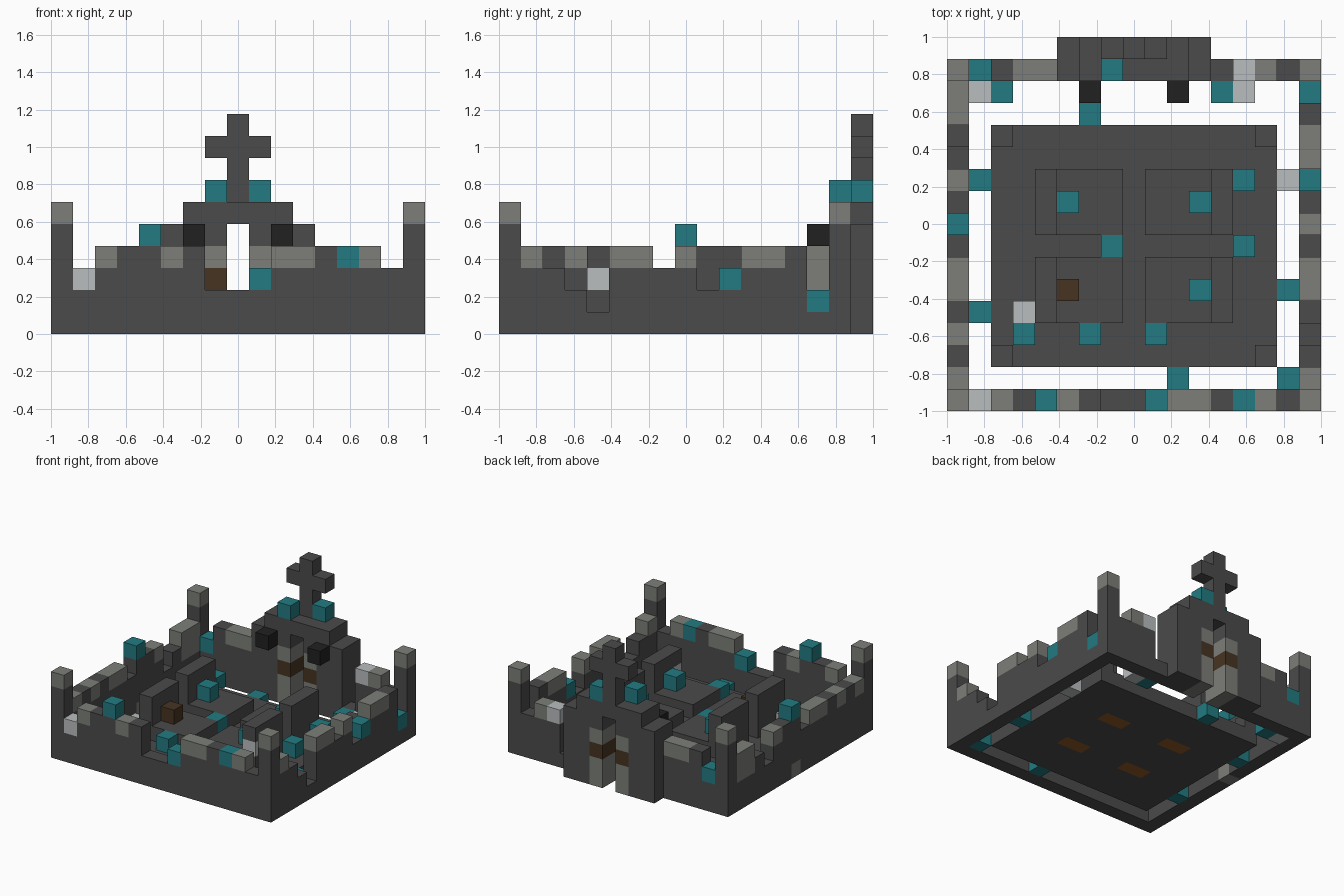
import bpy
import bmesh
from mathutils import Vector

if "Cube" in bpy.data.objects:
    bpy.data.objects.remove(bpy.data.objects["Cube"], do_unlink=True)

U = 2 / 17  # edge of one block

PALETTE = {
    "dark stone": (0.07, 0.07, 0.07),
    "grey stone": (0.205, 0.212, 0.192),
    "teal": (0.016, 0.198, 0.223),
    "pale stone": (0.49, 0.51, 0.52),
    "black": (0.015, 0.015, 0.015),
    "brown wood": (0.063, 0.034, 0.016),
    "coffin wood": (0.28, 0.10, 0.018),
}
DARK, GREY, TEAL, PALE, BLACK, BROWN, COFFIN = range(len(PALETTE))
KEYS = {"d": DARK, "g": GREY, "t": TEAL, "p": PALE}

materials = []
for name, rgb in PALETTE.items():
    mat = bpy.data.materials.new(name)
    mat.use_nodes = True
    mat.diffuse_color = (*rgb, 1)
    shader = mat.node_tree.nodes["Principled BSDF"]
    shader.inputs["Base Color"].default_value = (*rgb, 1)
    shader.inputs["Roughness"].default_value = 0.9
    materials.append(mat)

parts = {}  # part name -> {cell: colour}


def box(part, xs, ys, zs, colour=DARK):
    """Fill an inclusive block range with a colour."""
    cells = parts.setdefault(part, {})
    for i in range(xs[0], xs[1] + 1):
        for j in range(ys[0], ys[1] + 1):
            for k in range(zs[0], zs[1] + 1):
                cells[i, j, k] = colour


def block(part, i, j, k, colour):
    box(part, (i, i), (j, j), (k, k), colour)


def wall(part, place, heights, caps):
    """Ruined wall: column heights, and the colour of each top block."""
    for n, (h, cap) in enumerate(zip(heights, caps)):
        i, j = place(n)
        h = int(h)
        if h:
            box(part, (i, i), (j, j), (0, h - 1))
            block(part, i, j, h - 1, KEYS[cap])


# Ruined walls around the yard
wall("front_wall", lambda n: (n, 0), "63445442234444436", "gpgdtgdddtggdtgdg")
wall("left_wall", lambda n: (0, n), "6444444354423446", "ggdgdggdtdgddggg")
wall("right_wall", lambda n: (16, n), "6432144342344426", "ggdddggdgdtggdtg")
wall("back_wall", lambda n: (n, 15), "63444000000014436", "gtdggddddddddpgdg")
for j in (13, 14):
    block("left_wall", 0, j, 2, GREY)
block("left_wall", 0, 8, 0, GREY)

# Gateway with stepped top and doorway
G = "gateway"
box(G, (5, 11), (15, 16), (0, 4))
box(G, (6, 10), (15, 16), (5, 5))
for j in (15, 16):
    for k in range(5):
        parts[G].pop((8, j, k))
for i in (7, 9):
    box(G, (i, i), (15, 16), (0, 3), GREY)
    box(G, (i, i), (15, 16), (2, 2), BROWN)

# Cross above the gateway
box("cross", (8, 8), (16, 16), (6, 9))
box("cross", (7, 9), (16, 16), (8, 8))

# Lanterns and gate ornaments
for i in (6, 10):
    block("gate_lanterns", i, 14, 4, BLACK)
block("gate_ornaments", 7, 15, 6, TEAL)
block("gate_ornaments", 9, 16, 6, TEAL)

# Floor slab with raised corners
box("floor", (2, 14), (2, 12), (0, 0))
for i in (2, 14):
    for j in (2, 12):
        block("floor_corners", i, j, 1, DARK)

# Four graves: mound, headstone and a coffin showing underneath
for j in (4, 8):
    for name, mound, head, coffin in (("left", 5, 4, 5), ("right", 9, 12, 10)):
        end = "front" if j == 4 else "back"
        box(f"{end}_{name}_mound", (mound, mound + 2), (j, j + 2), (1, 1))
        box(f"{end}_{name}_headstone", (head, head), (j, j + 2), (1, 3))
        box("floor", (coffin, coffin + 1), (j + 1, j + 1), (0, 0), COFFIN)
block("front_right_headstone", 12, 4, 2, PALE)

# Grave offerings
for i, j, colour in ((5, 5, BROWN), (11, 5, TEAL), (5, 9, TEAL), (11, 9, TEAL)):
    block("grave_offerings", i, j, 2, colour)

# Loose blocks on the floor
for i, j in ((3, 3), (6, 3), (9, 3), (7, 7), (13, 7), (13, 10)):
    block("floor_blocks", i, j, 1, TEAL)
block("floor_blocks", 3, 4, 1, PALE)

# Loose blocks in the gap inside the walls
for i, j in ((1, 4), (1, 10), (15, 5), (15, 1), (10, 1), (6, 13), (12, 14), (2, 14)):
    block("rubble", i, j, 0, TEAL)
for i, j in ((1, 14), (15, 10), (13, 14)):
    block("rubble", i, j, 0, PALE)


def build(name, cells):
    """Skin the blocks of a part, leaving out faces between its own blocks."""
    bm = bmesh.new()
    for cell, colour in cells.items():
        centre = Vector(cell) + Vector((0.5, 0.5, 0.5))
        for axis in range(3):
            for sign in (-1, 1):
                normal = Vector((0, 0, 0))
                normal[axis] = sign
                if tuple(int(c + n) for c, n in zip(cell, normal)) in cells:
                    continue
                a = Vector((0, 0, 0))
                a[(axis + 1) % 3] = 0.5
                b = normal.cross(a)
                mid = centre + normal / 2
                ring = [mid + a + b, mid - a + b, mid - a - b, mid + a - b]
                face = bm.faces.new([bm.verts.new(v) for v in ring])
                face.material_index = colour
    bmesh.ops.remove_doubles(bm, verts=bm.verts, dist=0.001)
    bmesh.ops.recalc_face_normals(bm, faces=bm.faces)
    for v in bm.verts:
        v.co = Vector((v.co.x * U - 1, v.co.y * U - 1, v.co.z * U))
    mesh = bpy.data.meshes.new(name)
    for mat in materials:
        mesh.materials.append(mat)
    bm.to_mesh(mesh)
    bm.free()
    bpy.context.collection.objects.link(bpy.data.objects.new(name, mesh))


for part_name, part_cells in parts.items():
    build(part_name, part_cells)
